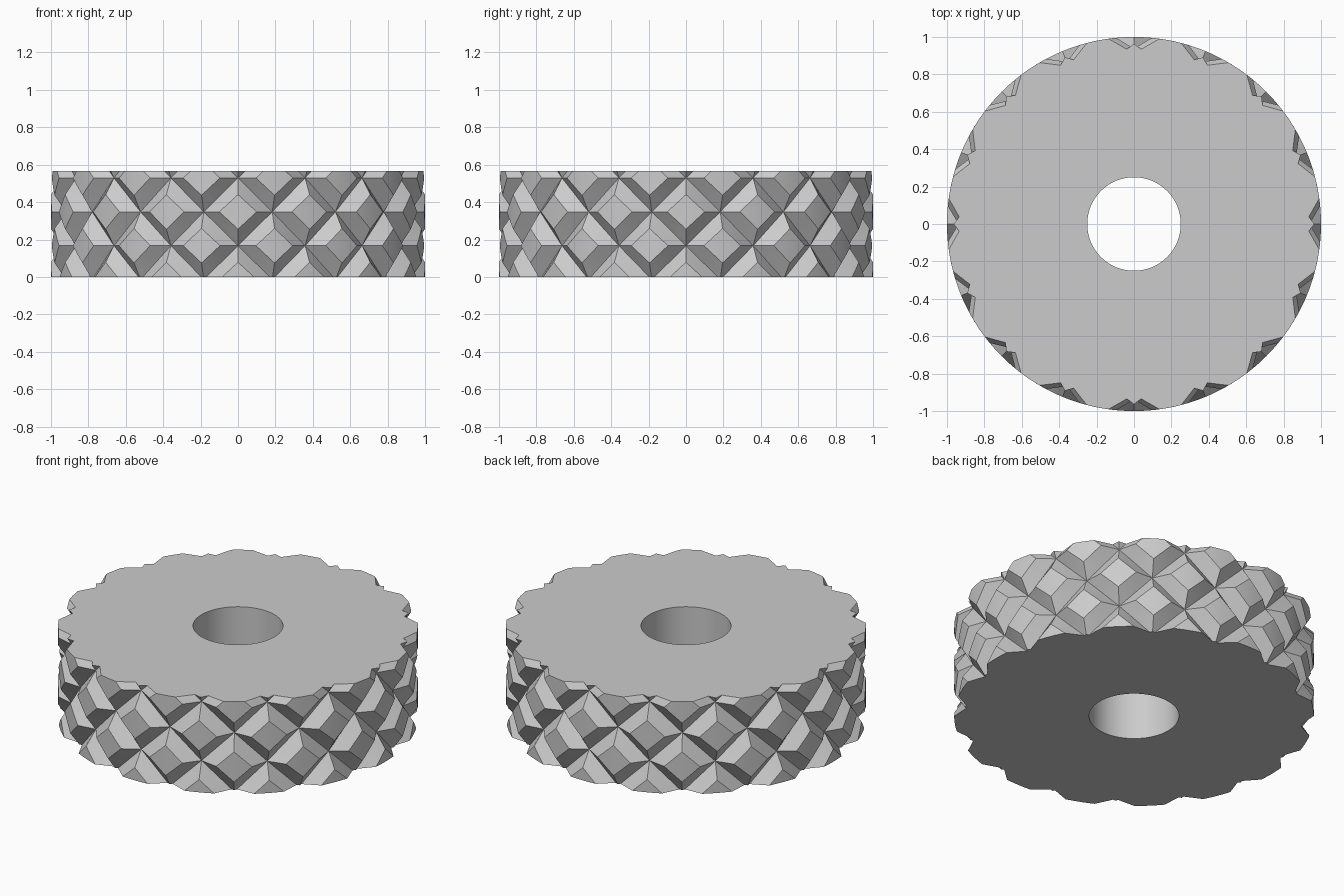
import bpy, bmesh, math
from mathutils import Vector

cube = bpy.data.objects.get("Cube")
if cube:
    bpy.data.objects.remove(cube, do_unlink=True)

HEIGHT = 0.567
R_OUT, R_GROOVE, R_HOLE = 1.0, 0.938, 0.25
COUNT = 16                       # studs around each row
STEP_A = math.pi / COUNT         # half stud width as an angle
STEP_Z = 0.181                   # half stud height
MID_Z = 0.348
FLAT = 0.51                      # share of each stud that stays on the rim
N = 4                            # subdivisions along a stud side


def polar(r, a, z):
    return Vector((r * math.cos(a), r * math.sin(a), z))


bm = bmesh.new()


def quad(points):
    bm.faces.new([bm.verts.new(p) for p in points])


def stud(a0, z0):
    """Diamond stud: curved flat top with four sloping sides down to the grooves."""
    def on_diamond(u, v, size, r):
        return polar(r, a0 + (u - v) / 2 * STEP_A * size, z0 + (u + v) / 2 * STEP_Z * size)

    t = [-1 + 2 * i / N for i in range(N + 1)]
    for i in range(N):
        for j in range(N):
            quad([on_diamond(u, v, FLAT, R_OUT) for u, v in
                  ((t[i], t[j]), (t[i + 1], t[j]), (t[i + 1], t[j + 1]), (t[i], t[j + 1]))])
    corners = [(-1, -1), (1, -1), (1, 1), (-1, 1)]
    for k in range(4):
        (u0, v0), (u1, v1) = corners[k], corners[(k + 1) % 4]
        low_a = on_diamond(u0, v0, 1, R_GROOVE)
        low_b = on_diamond(u1, v1, 1, R_GROOVE)
        top = [on_diamond(u0 + (u1 - u0) * i / N, v0 + (v1 - v0) * i / N, FLAT, R_OUT)
               for i in range(N + 1)]
        low = [low_a.lerp(low_b, i / N) for i in range(N + 1)]
        for i in range(N):
            quad([low[i], low[i + 1], top[i + 1], top[i]])


# Studded rim, staggered row by row
for row in range(-2, 3):
    for k in range(COUNT):
        stud((2 * k + row % 2) * STEP_A, MID_Z + row * STEP_Z)
bmesh.ops.remove_doubles(bm, verts=bm.verts, dist=1e-4)

# Trim the rim to the wheel thickness
for z, n in ((0, -1), (HEIGHT, 1)):
    bmesh.ops.bisect_plane(bm, geom=bm.verts[:] + bm.edges[:] + bm.faces[:], dist=1e-5,
                           plane_co=(0, 0, z), plane_no=(0, 0, n), clear_outer=True)

# Axle hole wall
SEG = 64
rings = [[bm.verts.new(polar(R_HOLE, 2 * math.pi * i / SEG, z)) for i in range(SEG)]
         for z in (0, HEIGHT)]
for i in range(SEG):
    j = (i + 1) % SEG
    bm.faces.new((rings[0][j], rings[0][i], rings[1][i], rings[1][j]))

# Flat end caps between the hole and the rim
for z, n in ((0, -1), (HEIGHT, 1)):
    border = [e for e in bm.edges if e.is_boundary
              and all(abs(v.co.z - z) < 1e-4 for v in e.verts)]
    bmesh.ops.triangle_fill(bm, use_beauty=True, use_dissolve=False,
                            edges=border, normal=(0, 0, n))
bmesh.ops.recalc_face_normals(bm, faces=bm.faces)

mesh = bpy.data.meshes.new("studded_wheel")
bm.to_mesh(mesh)
bm.free()
wheel = bpy.data.objects.new("studded_wheel", mesh)
bpy.context.collection.objects.link(wheel)

# Plain grey material
grey = bpy.data.materials.new("light_grey")
grey.use_nodes = True
colour = (0.6, 0.6, 0.6, 1)
grey.diffuse_color = colour
grey.node_tree.nodes["Principled BSDF"].inputs["Base Color"].default_value = colour
mesh.materials.append(grey)

bpy.ops.object.select_all(action='DESELECT')
wheel.select_set(True)
bpy.context.view_layer.objects.active = wheel
bpy.ops.object.shade_smooth_by_angle(angle=math.radians(25))
